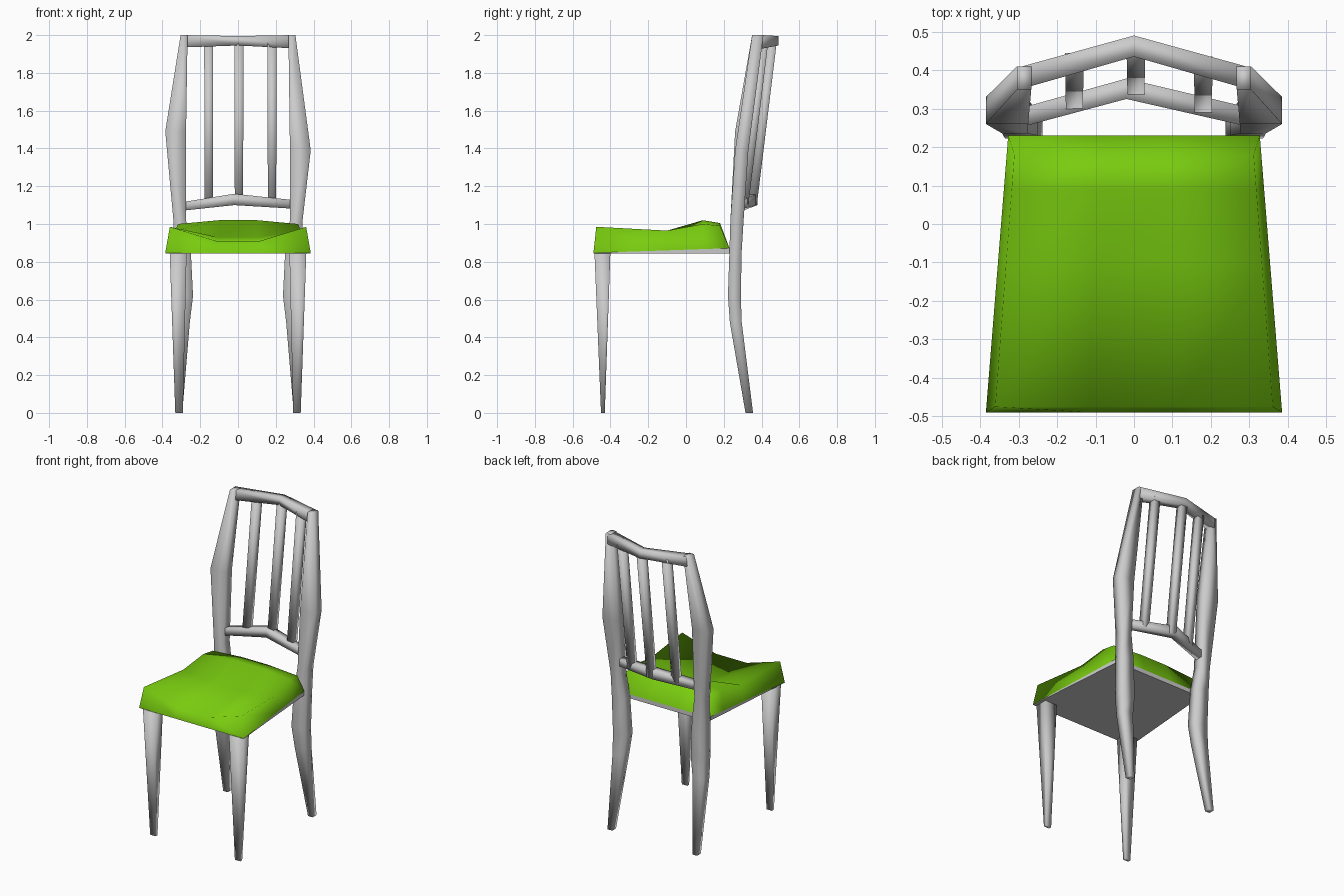
import bpy, bmesh

if "Cube" in bpy.data.objects:
    bpy.data.objects.remove(bpy.data.objects["Cube"])

green = bpy.data.materials.new("green")
green.diffuse_color = (0.19, 0.60, 0.005, 1)
green.use_nodes = True
green.node_tree.nodes["Principled BSDF"].inputs["Base Color"].default_value = green.diffuse_color


def make(name, verts, faces, mat=None, smooth=100):
    me = bpy.data.meshes.new(name)
    me.from_pydata(verts, [], faces)
    bm = bmesh.new()
    bm.from_mesh(me)
    bmesh.ops.recalc_face_normals(bm, faces=bm.faces)
    bm.to_mesh(me)
    bm.free()
    ob = bpy.data.objects.new(name, me)
    bpy.context.collection.objects.link(ob)
    if mat:
        me.materials.append(mat)
    bpy.ops.object.select_all(action='DESELECT')
    ob.select_set(True)
    bpy.context.view_layer.objects.active = ob
    bpy.ops.object.shade_smooth_by_angle(angle=smooth * 3.14159 / 180)
    return ob


def ring_z(z, x0, x1, y0, y1):
    return [(x0, y0, z), (x1, y0, z), (x1, y1, z), (x0, y1, z)]


def ring_x(x, y0, y1, z0, z1):
    return [(x, y0, z0), (x, y1, z0), (x, y1, z1), (x, y0, z1)]


def loft(name, rings, side=1):
    """Four-sided tube through the rings; side=-1 mirrors it in x."""
    verts = [(side * x, y, z) for r in rings for x, y, z in r]
    n = len(rings)
    faces = [(4*i + j, 4*i + (j+1) % 4, 4*i + 4 + (j+1) % 4, 4*i + 4 + j)
             for i in range(n - 1) for j in range(4)]
    faces += [(3, 2, 1, 0), tuple(range(4*n - 4, 4*n))]
    return make(name, verts, faces)


# seat cushion: dished top grid joined to a skirt
def half_width(y):
    return 0.385 + (0.327 - 0.385) * (y + 0.49) / 0.72


def bottom_z(y):
    return 0.847 + 0.025 * (y + 0.49) / 0.72


cols = (-0.94, -0.3, 0.3, 0.94)
rows = [(-0.475, 0.985, 0.91), (-0.1, 0.965, 0.93), (0.09, 1.0, 1.02), (0.18, 0.99, 1.005)]
base_y = (-0.49, -0.1, 0.09, 0.23)
verts = []
for y, edge, mid in rows:
    for i, u in enumerate(cols):
        verts.append((u * half_width(y), y, edge if i in (0, 3) else mid))
for y in base_y:
    for u in (-1, -0.3, 0.3, 1):
        verts.append((u * half_width(y), y, bottom_z(y)))
faces = [(4*r + c, 4*r + c + 1, 4*r + c + 5, 4*r + c + 4) for r in range(3) for c in range(3)]
loop = [0, 1, 2, 3, 7, 11, 15, 14, 13, 12, 8, 4]
faces += [(a, b, b + 16, a + 16) for a, b in zip(loop, loop[1:] + loop[:1])]
make("seat", verts, faces, green)

# grey underside wedge
plate = []
for y in (-0.49, 0.23):
    w = half_width(y)
    plate.append([(-w, y, 0.845), (w, y, 0.845), (w, y, bottom_z(y)), (-w, y, bottom_z(y))])
under = loft("seat_underside", plate)
under.data.shade_flat()

# legs and back posts; the kink height differs slightly from side to side
for side, label, kink in ((-1, "left", 1.49), (1, "right", 1.39)):
    loft("front_leg_" + label, [
        ring_z(0.0, 0.292, 0.332, -0.45, -0.43),
        ring_z(0.86, 0.272, 0.362, -0.485, -0.40)], side)
    loft("back_leg_" + label, [
        ring_z(0.0, 0.295, 0.33, 0.315, 0.355),
        ring_z(0.48, 0.255, 0.335, 0.232, 0.295),
        ring_z(0.62, 0.238, 0.335, 0.222, 0.29),
        ring_z(0.86, 0.25, 0.34, 0.23, 0.295),
        ring_z(1.02, 0.275, 0.342, 0.235, 0.305),
        ring_z(kink, 0.275, 0.385, 0.26, 0.33),
        ring_z(2.0, 0.267, 0.304, 0.35, 0.41)], side)

# bowed rails
loft("top_rail", [ring_x(-0.29, 0.352, 0.41, 1.935, 2.0),
                  ring_x(0.0, 0.435, 0.49, 1.945, 1.995),
                  ring_x(0.29, 0.352, 0.41, 1.93, 2.0)])
loft("lower_rail", [ring_x(-0.3, 0.25, 0.30, 1.07, 1.115),
                    ring_x(-0.02, 0.325, 0.378, 1.10, 1.16),
                    ring_x(0.31, 0.25, 0.30, 1.08, 1.125)])

# upright slats
for name, x, dy in (("slat_left", -0.155, -0.035), ("slat_middle", 0.005, 0), ("slat_right", 0.18, -0.045)):
    loft(name, [ring_z(1.1, x - 0.022, x + 0.022, 0.33 + dy, 0.375 + dy),
                ring_z(1.96, x - 0.024, x + 0.024, 0.435 + dy, 0.48 + dy)])
